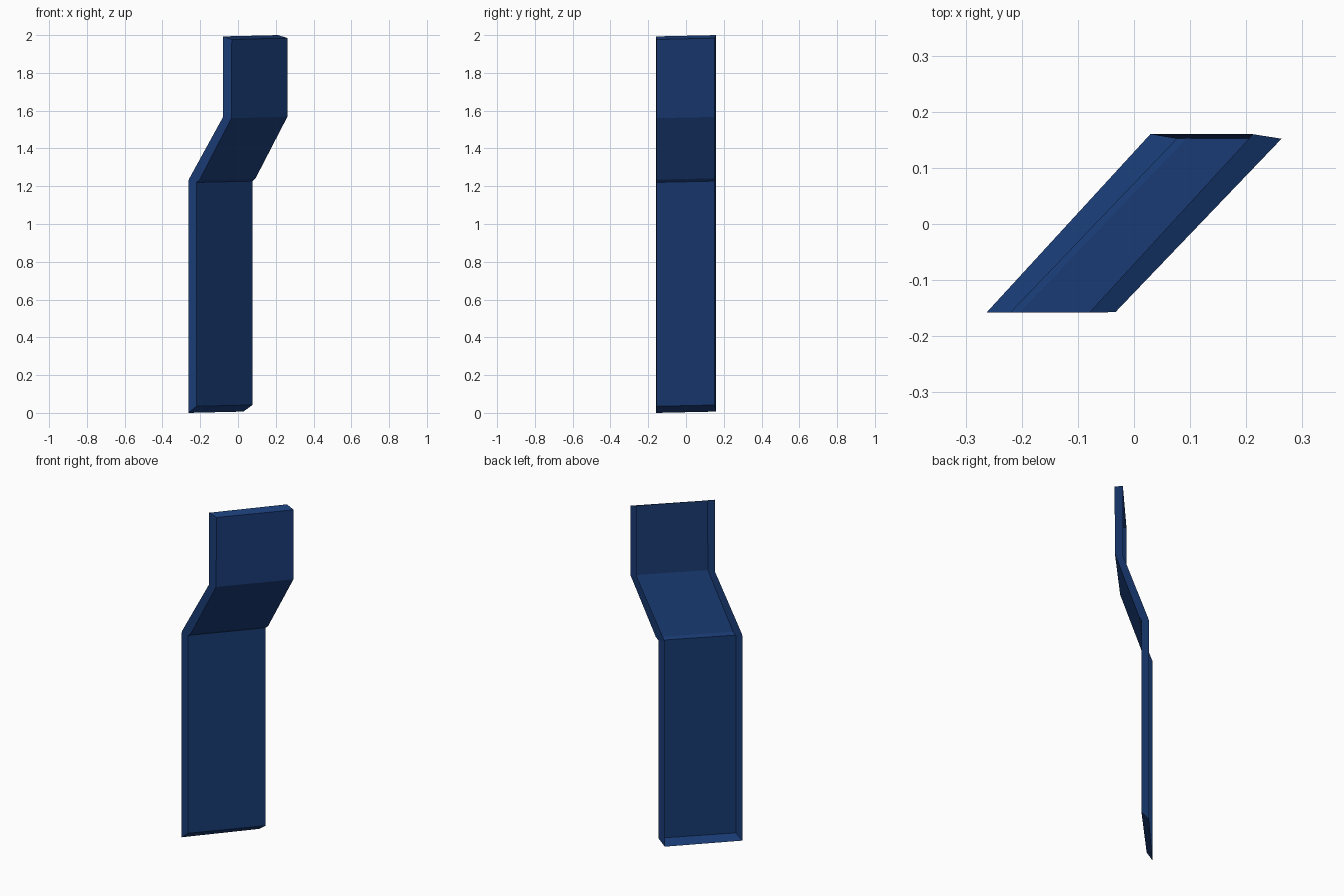
import bpy

if "Cube" in bpy.data.objects:
    bpy.data.objects.remove(bpy.data.objects["Cube"])

# Profile rows at the front end: rim x, rim z, face x, face z
ROWS = [
    (-0.263, 0.000, -0.220, 0.035),
    (-0.263, 1.225, -0.220, 1.220),
    (-0.260, 1.237, -0.203, 1.235),
    (-0.080, 1.565, -0.035, 1.560),
    (-0.080, 1.993, -0.033, 1.977),
]
TILT = 0.007  # far end sits slightly higher


def row_points(rim_x, rim_z, face_x, face_z):
    """Front rim, front face edge, back face edge, back rim."""
    return [
        (rim_x, -0.158, rim_z),
        (face_x, -0.157, face_z),
        (face_x + 0.296, 0.152, face_z + TILT),
        (rim_x + 0.292, 0.160, rim_z + TILT),
    ]


# Thin cranked tray: face strips and side flanges
verts = [p for row in ROWS for p in row_points(*row)]
faces = []
for i in range(len(ROWS) - 1):
    a, b = 4 * i, 4 * (i + 1)
    faces += [(a + c, a + c + 1, b + c + 1, b + c) for c in range(3)]

# Bottom and top flanges
t = 4 * (len(ROWS) - 1)
faces += [(0, 3, 2, 1), (t + 1, t + 2, t + 3, t)]

mesh = bpy.data.meshes.new("cranked_panel")
mesh.from_pydata(verts, [], faces)
mesh.update()
panel = bpy.data.objects.new("cranked_panel", mesh)
bpy.context.collection.objects.link(panel)

# Dark blue paint
paint = bpy.data.materials.new("dark_blue_paint")
paint.diffuse_color = (0.01, 0.045, 0.18, 1)
paint.use_nodes = True
paint.node_tree.nodes["Principled BSDF"].inputs["Base Color"].default_value = paint.diffuse_color
mesh.materials.append(paint)
